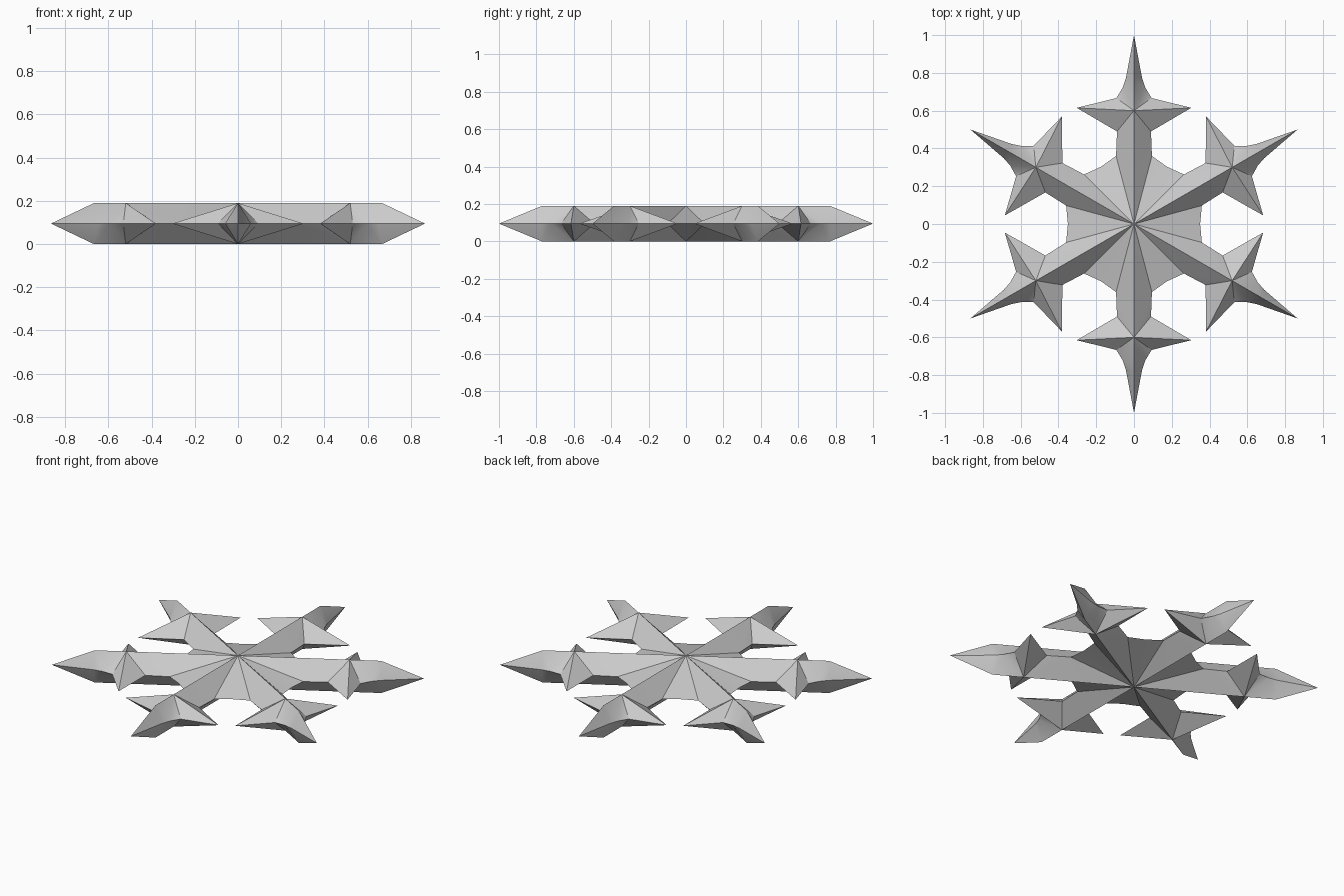
import bpy, bmesh, math
from mathutils import Matrix, Vector

if "Cube" in bpy.data.objects:
    bpy.data.objects.remove(bpy.data.objects["Cube"])

H = 0.19          # full thickness, outline lies on the mid plane
M = H / 2

# Half of one arm (pointing +y): ridge points at full height, outline at mid height
v60 = (0.35 * math.sin(math.pi / 6), 0.35 * math.cos(math.pi / 6))
pts = {
    "centre": (0, 0, M), "star": (0, 0.60, M), "ridge": (0, 0.77, M),
    "valley": (*v60, 0), "root": (0.095, 0.36, 0), "neck": (0.09, 0.49, 0),
    "spike": (0.303, 0.615, 0), "notch": (0.093, 0.667, 0),
    "c1": (0.06, 0.722, 0), "c2": (0.043, 0.772, 0), "tip": (0, 1.0, 0),
}
faces = [
    "centre valley root", "centre root star", "root neck star",
    "star neck spike", "star spike notch", "star notch c1",
    "star c1 ridge", "c1 c2 ridge", "c2 tip ridge",
]

bm = bmesh.new()


def add_half_arm(angle, side, up):
    """One half of an arm, turned about z and optionally mirrored."""
    mat = Matrix.Translation((0, 0, M)) @ Matrix.Rotation(angle, 4, 'Z')
    vs = {k: bm.verts.new(mat @ Vector((p[0] * side, p[1], p[2] * up)))
          for k, p in pts.items()}
    for f in faces:
        bm.faces.new([vs[k] for k in f.split()])


# Six arms, left and right halves, top and bottom
for i in range(6):
    for side in (1, -1):
        for up in (1, -1):
            add_half_arm(i * math.pi / 3, side, up)

bmesh.ops.remove_doubles(bm, verts=bm.verts, dist=0.0005)
bmesh.ops.recalc_face_normals(bm, faces=bm.faces)

mesh = bpy.data.meshes.new("snowflake")
bm.to_mesh(mesh)
bm.free()
flake = bpy.data.objects.new("snowflake", mesh)
bpy.context.collection.objects.link(flake)

# Soft blends on shallow facets, crisp ridges
bpy.context.view_layer.objects.active = flake
flake.select_set(True)
bpy.ops.object.shade_smooth_by_angle(angle=math.radians(30))
